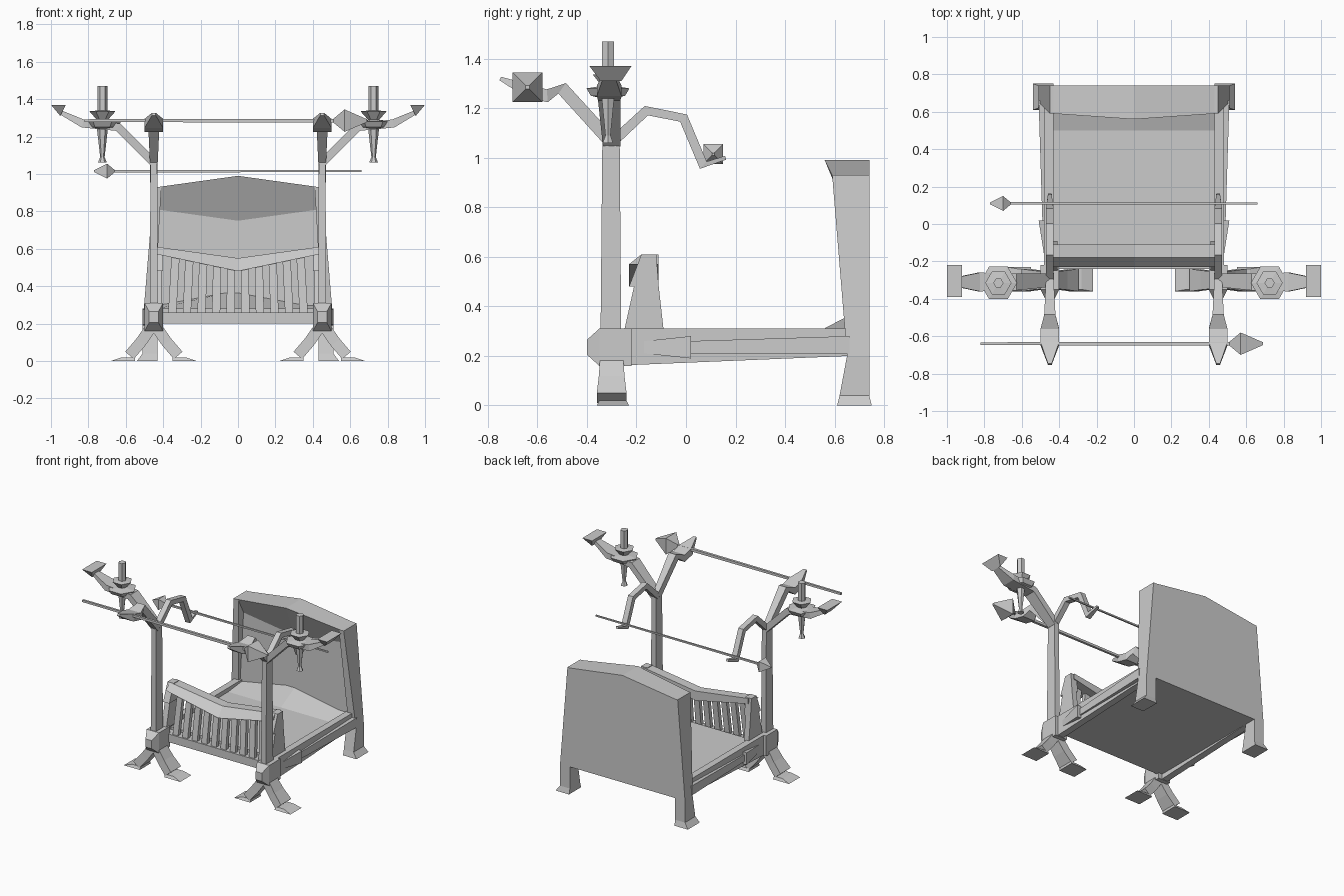
import bpy, bmesh, math
from mathutils import Vector

default_cube = bpy.data.objects.get("Cube")
if default_cube:
    bpy.data.objects.remove(default_cube, do_unlink=True)

grey = bpy.data.materials.new("plain grey")
grey.use_nodes = True
grey.diffuse_color = (.6, .6, .6, 1)
grey.node_tree.nodes["Principled BSDF"].inputs["Base Color"].default_value = grey.diffuse_color

# Main lines of the bed
POST_X, POST_Y, POST_TOP = .45, -.3, 1.06
INNER, OUTER = .43, .51
HEAD_FACE, HEAD_BACK = .66, .74
FLOOR, RAIL_TOP = .2, .31
CREST, EAVES = .99, .93
ACROSS, ALONG = Vector((1, 0, 0)), Vector((0, 1, 0))


def loft(name, loops, mirrored=False):
    """Skin a list of point loops, cap the ends, optionally mirror in x."""
    mesh = bpy.data.meshes.new(name)
    bm = bmesh.new()
    rings = [[bm.verts.new(point) for point in loop] for loop in loops]
    for ring, following in zip(rings, rings[1:]):
        for i in range(len(ring)):
            bm.faces.new((ring[i - 1], ring[i], following[i], following[i - 1]))
    bm.faces.new(rings[0])
    bm.faces.new(rings[-1])
    bmesh.ops.recalc_face_normals(bm, faces=bm.faces)
    bm.to_mesh(mesh)
    bm.free()
    mesh.materials.append(grey)
    part = bpy.data.objects.new(name, mesh)
    bpy.context.collection.objects.link(part)
    if mirrored:
        part.modifiers.new("mirror", "MIRROR").use_mirror_merge = False
    return part


def level(left, right, front, back, z):
    """Horizontal rectangle."""
    return [(left, front, z), (right, front, z), (right, back, z), (left, back, z)]


def upright(left, right, y, bottom, top):
    """Rectangle facing the front."""
    return [(left, y, bottom), (right, y, bottom), (right, y, top), (left, y, top)]


def slab(name, profile, left, right):
    """Mirrored side profile of (y, z) points, given thickness in x."""
    return loft(name, [[(x, y, z) for y, z in profile] for x in (left, right)], True)


def ribbon(name, path, widths, thickness, across, tip=1):
    """Mirrored bent bar; the last section is thinned by the tip factor."""
    path = [Vector(point) for point in path]
    loops = []
    for i, (centre, width) in enumerate(zip(path, widths)):
        before, after = path[max(i - 1, 0)], path[min(i + 1, len(path) - 1)]
        side = across * width
        rise = (after - before).cross(across).normalized() * thickness
        if centre is path[-1]:
            rise *= tip
        loops.append([centre - side - rise, centre + side - rise,
                      centre + side + rise, centre - side + rise])
    return loft(name, loops, True)


def lathe(name, x, y, profile, sides=6):
    """Mirrored faceted turning of (radius, z) points."""
    angles = [math.tau * i / sides for i in range(sides)]
    return loft(name, [[(x + radius * math.cos(a), y + radius * math.sin(a), z)
                        for a in angles] for radius, z in profile], True)


def spear(name, y, z, tail, neck, head, size):
    """Thin square rod along x that ends in a faceted head."""
    direction = math.copysign(1, head - tail)
    belly = neck + direction * size
    stations = ((tail, size / 8), (neck, size / 6), (belly, size), (head, size / 8))
    return loft(name, [upright_square(x, y, z, half) for x, half in stations])


def upright_square(x, y, z, half):
    return [(x, y - half, z - half), (x, y + half, z - half),
            (x, y + half, z + half), (x, y - half, z + half)]


# Bed base, mattress and raised pillow
loft("bed_base", [level(-POST_X, POST_X, POST_Y + .06, .7, z) for z in (FLOOR, .26)])
loft("mattress", [level(-INNER, INNER, -.17, .7, z) for z in (.25, .28)])
loft("pillow", [[(x, .5, .27), (x, .5, .28), (x, .69, top), (x, .69, .27)]
                for x, top in ((-INNER, .3), (0, .38), (INNER, .3))])

# Headboard with a peaked, overhanging crest
headboard_loops = []
for side in (-1, 0, 1):
    peak = 0 if side else CREST - EAVES
    foot, crown = side * .5, side * INNER
    headboard_loops.append([(foot, HEAD_BACK, FLOOR), (crown, HEAD_BACK, EAVES + peak),
                            (crown, .59 - peak / 2, EAVES + peak),
                            (crown, HEAD_FACE, .81 - peak), (foot, HEAD_FACE, FLOOR)])
loft("headboard", headboard_loops)
loft("headboard_wing", [level(POST_X, OUTER, .65, HEAD_BACK, FLOOR),
                        level(INNER - .02, POST_X, .59, HEAD_BACK, EAVES)], True)

# Back legs with a short outward toe
loft("back_leg", [level(INNER, OUTER, .65, HEAD_BACK, FLOOR),
                  level(INNER, OUTER, .62, HEAD_BACK, .04),
                  level(INNER, OUTER + .03, .61, HEAD_BACK + .01, 0)], True)

# Footboard top rail, dipping at the middle
rail_loops = []
for side in (-1, 0, 1):
    dip = 0 if side else .06
    top, bottom = .61 - dip, .57 - dip * 1.5
    rail_loops.append([(side * INNER, y, z) for y, z in
                       ((-.11, top), (-.18, top), (-.23, bottom), (-.11, bottom))])
loft("footboard_rail", rail_loops)

# Leaning slats that fan toward the middle
SLATS = 10
spacing = 2 * INNER / (SLATS + 1)
for i in range(SLATS):
    x = (i + 1) * spacing - INNER
    top = .49 + .08 * abs(x) / INNER
    half = spacing * .28
    lean = x * .95
    loft("footboard_slat", [level(x - half, x + half, -.23, -.2, .25),
                            level(lean - half, lean + half, -.2, -.17, top)])

# Footboard end uprights and caps
slab("footboard_upright", [(-.25, .3), (-.09, .3), (-.12, .57), (-.19, .57)], INNER - .02, POST_X)
slab("footboard_cap", [(-.23, .48), (-.11, .48), (-.12, .61), (-.18, .61)], INNER - .03, POST_X)

# Side rails, pointed front blocks and applied wedges
slab("side_rail", [(POST_Y, RAIL_TOP), (HEAD_FACE, RAIL_TOP), (HEAD_FACE, FLOOR), (POST_Y, .16)],
     INNER, OUTER - .03)
loft("rail_block", [upright(POST_X - half, POST_X + half, y, .235 - height, .235 + height)
                    for y, half, height in ((-.4, .025, .03), (-.35, .05, .075),
                                            (-.22, .05, .075))], True)
loft("rail_front_wedge", [upright(POST_X, OUTER - .03, -.17, .21, .26),
                          upright(POST_X, OUTER, .02, .19, .28)], True)
loft("rail_back_wedge", [upright(POST_X, OUTER - .02, .02, .21, .26),
                         upright(POST_X, OUTER, HEAD_FACE, .21, .28)], True)

# Tall front posts
loft("front_post", [level(POST_X - half, POST_X + half, POST_Y - half * 2.1, POST_Y + half * 1.8, z)
                    for half, z in ((.022, .15), (.018, POST_TOP))], True)

# Splayed front feet, one toe to each side
for turn in (-1, 1):
    def spread(distance):
        return POST_X + turn * distance

    ribbon("front_foot", [(spread(0), POST_Y, FLOOR), (spread(.07), POST_Y, .1),
                          (spread(.13), POST_Y, .03)], (.045, .052, .06), .03, ALONG)
    loft("front_toe", [level(*sorted((spread(.1), spread(.23))), -.36, -.23, 0),
                       level(*sorted((spread(.1), spread(.17))), -.35, -.24, .02)], True)

# Forward arms with a leaf, and drooping rear arms
ribbon("forward_arm", [(POST_X, y, z) for y, z in
                       ((POST_Y, 1.06), (-.5, 1.28), (-.56, 1.25), (-.64, 1.27), (-.75, 1.32))],
       (.02, .03, .05, .05, .01), .026, ACROSS, tip=.3)
ribbon("rear_arm", [(POST_X, y, z) for y, z in
                    ((POST_Y, 1.06), (-.16, 1.19), (-.01, 1.16), (.07, .97), (.16, 1))],
       (.02, .02, .02, .02, .01), .02, ACROSS, tip=.4)

# Sideways arms with a flat, wide tip
ribbon("side_arm", [(POST_X, POST_Y, POST_TOP), (.64, -.31, 1.25), (.83, -.31, 1.27),
                    (.95, -.31, 1.33)], (.035, .045, .05, .025), .022, ALONG, tip=.5)
loft("side_arm_tip", [[(.92, y, 1.37), (1, y, 1.37), (.95, (y + POST_Y) / 2, 1.31)]
                      for y in (-.39, -.22)], True)

# Candles on cupped dishes with a hanging finial
CANDLE = (.725, -.315)
lathe("dish", *CANDLE, [(.03, 1.24), (.08, 1.25), (.1, 1.28), (.03, 1.29)])
lathe("cup", *CANDLE, [(.03, 1.29), (.07, 1.335), (.02, 1.34)])
lathe("candle", *CANDLE, [(.027, 1.3), (.027, 1.47)])
lathe("finial", *CANDLE, [(.024, 1.06), (.012, 1.09), (.03, 1.25)])

# Curtain rods with faceted heads
spear("front_rod", -.64, 1.285, -.82, .51, .69, .06)
spear("rear_rod", .11, 1.015, .66, -.66, -.77, .04)
